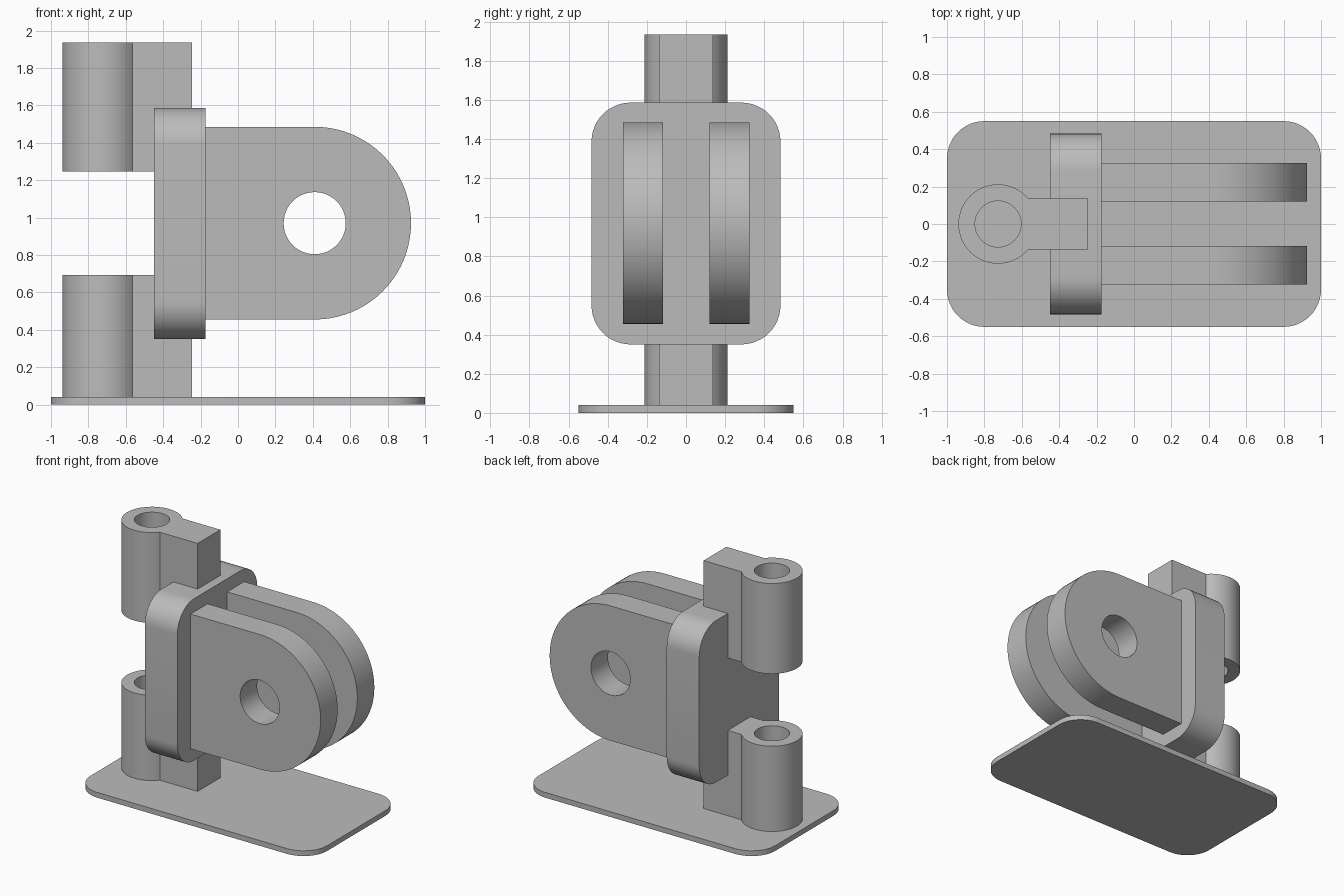
import bpy, bmesh
from math import asin, cos, sin, pi, radians
from mathutils import Vector

cube = bpy.data.objects.get("Cube")
if cube:
    bpy.data.objects.remove(cube, do_unlink=True)

GREY = (0.5, 0.5, 0.5, 1)
grey = bpy.data.materials.new("plain grey")
grey.use_nodes = True
grey.diffuse_color = GREY
grey.node_tree.nodes["Principled BSDF"].inputs["Base Color"].default_value = GREY


def arc(cx, cy, r, start, end, steps):
    return [(cx + r * cos(start + (end - start) * i / steps),
             cy + r * sin(start + (end - start) * i / steps)) for i in range(steps + 1)]


def circle(cx, cy, r, steps=48):
    return arc(cx, cy, r, 0, 2 * pi, steps)[:-1]


def rounded_rect(cx, cy, half_w, half_h, r):
    points = []
    for k, (sx, sy) in enumerate([(1, 1), (-1, 1), (-1, -1), (1, -1)]):
        points += arc(cx + sx * (half_w - r), cy + sy * (half_h - r), r,
                      k * pi / 2, (k + 1) * pi / 2, 12)
    return points


def extrude(name, loops, axis, low, high):
    """Fill an outline (further loops are holes) and extrude it along an axis."""
    place = {"x": lambda a, b: (low, a, b),
             "y": lambda a, b: (a, low, b),
             "z": lambda a, b: (a, b, low)}[axis]
    bm = bmesh.new()
    edges = []
    for loop in loops:
        verts = [bm.verts.new(place(a, b)) for a, b in loop]
        edges += [bm.edges.new((verts[i - 1], verts[i])) for i in range(len(verts))]
    bmesh.ops.triangle_fill(bm, edges=edges, use_beauty=True)
    swept = bmesh.ops.extrude_face_region(bm, geom=bm.faces[:], use_keep_orig=True)
    offset = Vector([high - low if axis == a else 0 for a in "xyz"])
    bmesh.ops.translate(bm, vec=offset,
                        verts=[g for g in swept["geom"] if isinstance(g, bmesh.types.BMVert)])
    bmesh.ops.recalc_face_normals(bm, faces=bm.faces)
    mesh = bpy.data.meshes.new(name)
    bm.to_mesh(mesh)
    bm.free()
    mesh.materials.append(grey)
    obj = bpy.data.objects.new(name, mesh)
    bpy.context.collection.objects.link(obj)
    bpy.ops.object.select_all(action="DESELECT")
    obj.select_set(True)
    bpy.context.view_layer.objects.active = obj
    bpy.ops.object.shade_smooth_by_angle(angle=radians(30))
    return obj


# Base plate
extrude("base_plate", [rounded_rect(0, 0, 1, 0.55, 0.2)], "z", 0, 0.04)

# Upright block joining the hinge to the lugs
extrude("upright_block", [rounded_rect(0, 0.968, 0.483, 0.618, 0.2)], "x", -0.45, -0.175)

# Hinge knuckles: a pierced barrel with a square arm
pin_x, barrel_r, arm_half = -0.727, 0.212, 0.137
join = asin(arm_half / barrel_r)
knuckle = arc(pin_x, 0, barrel_r, join, 2 * pi - join, 48)
knuckle += [(-0.245, -arm_half), (-0.245, arm_half)]
pin_hole = circle(pin_x, 0, 0.123)
extrude("lower_knuckle", [knuckle, pin_hole], "z", 0.04, 0.692)
extrude("upper_knuckle", [knuckle, pin_hole], "z", 1.245, 1.935)

# Pair of round-ended lugs with a cross hole
lug_x, lug_z, lug_r = 0.41, 0.97, 0.515
lug = [(-0.175, lug_z - lug_r)] + arc(lug_x, lug_z, lug_r, -pi / 2, pi / 2, 40)
lug.append((-0.175, lug_z + lug_r))
lug_hole = circle(lug_x, lug_z, 0.166)
extrude("right_lug", [lug, lug_hole], "y", -0.323, -0.118)
extrude("left_lug", [lug, lug_hole], "y", 0.12, 0.325)
